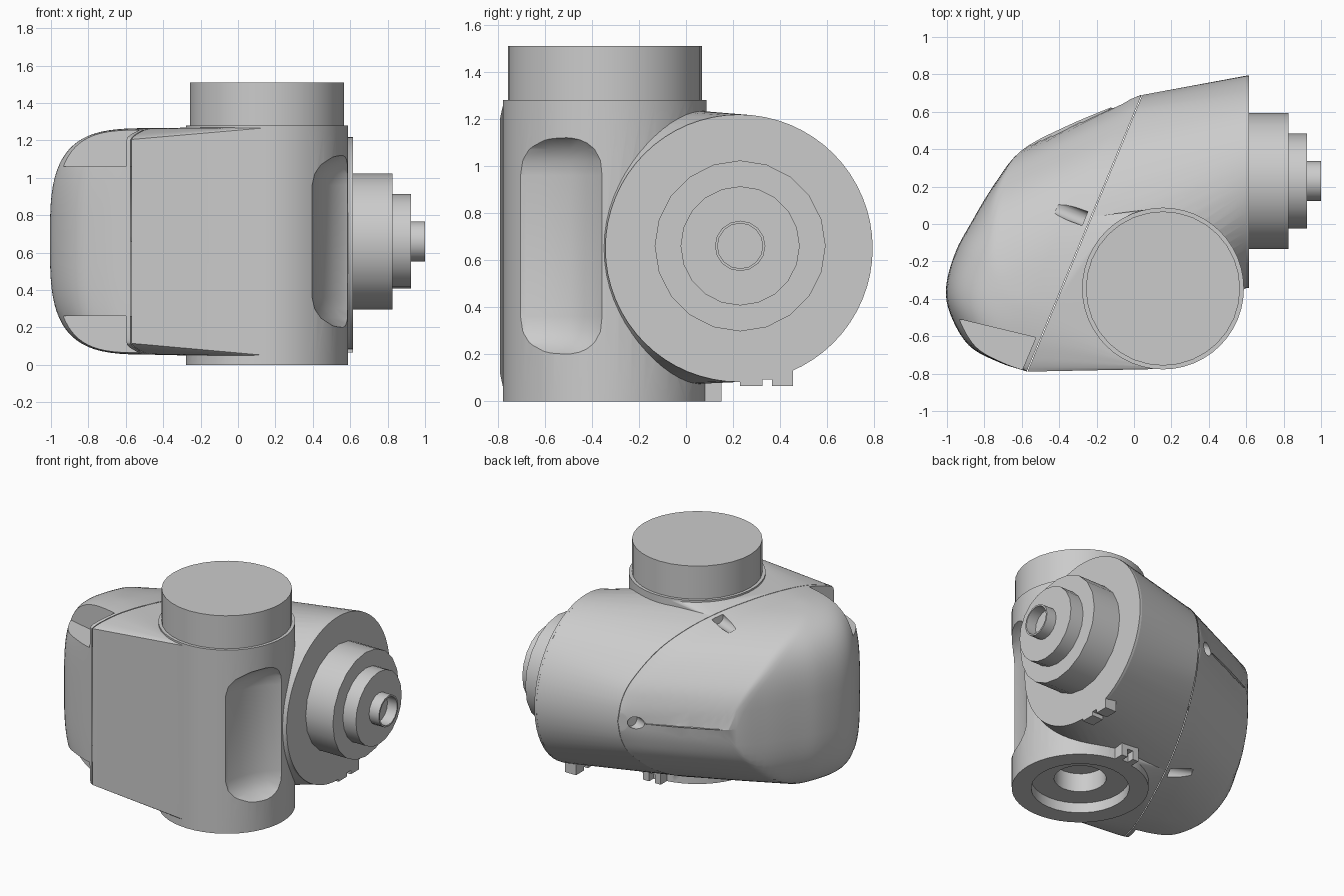
import bpy, bmesh, math
from mathutils import Vector, Matrix

if "Cube" in bpy.data.objects:
    bpy.data.objects.remove(bpy.data.objects["Cube"])

MID = 0.66                                   # height of the symmetry plane
BACK, FRONT = Vector((0.045, 0.69)), Vector((-0.57, -0.79))   # seam ends seen from above
SEAM = (FRONT - BACK).normalized()
NORMAL = Vector((SEAM.y, -SEAM.x))           # points out into the cap
CX, CY = 0.155, -0.345                       # vertical axis
FY, FZ = 0.225, 0.65                         # horizontal axis


def make(name, bm):
    bmesh.ops.recalc_face_normals(bm, faces=bm.faces)
    me = bpy.data.meshes.new(name)
    bm.to_mesh(me)
    bm.free()
    ob = bpy.data.objects.new(name, me)
    bpy.context.collection.objects.link(ob)
    return ob


def rod(name, a, b, r, segs=32):
    a, b = Vector(a), Vector(b)
    bm = bmesh.new()
    m = Matrix.Translation((a + b) / 2) @ (b - a).to_track_quat('Z', 'Y').to_matrix().to_4x4()
    bmesh.ops.create_cone(bm, cap_ends=True, segments=segs, radius1=r, radius2=r,
                          depth=(b - a).length, matrix=m)
    return make(name, bm)


def prism(name, poly, z0, z1):
    bm = bmesh.new()
    f = bm.faces.new([bm.verts.new((x, y, z0)) for x, y in poly])
    ex = bmesh.ops.extrude_face_region(bm, geom=[f])
    for v in ex['geom']:
        if isinstance(v, bmesh.types.BMVert):
            v.co.z = z1
    return make(name, bm)


def box(name, x0, x1, y0, y1, z0, z1):
    return prism(name, [(x0, y0), (x1, y0), (x1, y1), (x0, y1)], z0, z1)


def hull(name, points):
    bm = bmesh.new()
    for p in points:
        bm.verts.new(p)
    bmesh.ops.convex_hull(bm, input=bm.verts[:])
    bmesh.ops.delete(bm, geom=[v for v in bm.verts if not v.link_faces], context='VERTS')
    return make(name, bm)


def combine(ob, other, op='DIFFERENCE'):
    mod = ob.modifiers.new(op, 'BOOLEAN')
    mod.operation, mod.object, mod.solver = op, other, 'EXACT'
    with bpy.context.temp_override(object=ob, active_object=ob, selected_objects=[ob]):
        bpy.ops.object.modifier_apply(modifier=mod.name)
    bpy.data.objects.remove(other)


# Cap outline: x, y at mid height, distance along the seam, half height at the seam
OUTLINE = [(0.045, 0.69, 0, 0), (0.015, 0.678, 0.03, 0.14), (-0.1, 0.63, 0.11, 0.265),
           (-0.35, 0.525, 0.30, 0.42), (-0.6, 0.39, 0.52, 0.515), (-0.75, 0.2, 0.75, 0.57),
           (-0.87, 0.0, 0.97, 0.595), (-0.95, -0.15, 1.13, 0.605), (-1.0, -0.33, 1.3, 0.605),
           (-0.98, -0.48, 1.42, 0.595), (-0.88, -0.65, 1.52, 0.575), (-0.72, -0.74, 1.57, 0.56),
           (-0.57, -0.79, 1.602, 0.545)]


def spline(pts, n=5):
    pts = [Vector(p) for p in pts]
    ext = [2 * pts[0] - pts[1]] + pts + [2 * pts[-1] - pts[-2]]
    out = []
    for a, b, c, d in zip(ext, ext[1:], ext[2:], ext[3:]):
        for k in range(n):
            t = k / n
            out.append(b + (c - a) * t / 2 + (2 * a - 5 * b + 4 * c - d) * t * t / 2
                       + (3 * b - a - 3 * c + d) * t ** 3 / 2)
    return out + [pts[-1]]


stations = spline(OUTLINE)


def seam_height(s):
    if s <= 0.03:
        return 0.14 * math.sqrt(max(0, s) / 0.03)
    for a, b in zip(stations, stations[1:]):
        if a[2] <= s <= b[2]:
            return a[3] + (b[3] - a[3]) * (s - a[2]) / max(1e-6, b[2] - a[2])
    return stations[-1][3]


def seam_points(s_min):
    return [(*(BACK + SEAM * q[2]), MID + k * q[3]) for q in stations if q[2] >= s_min for k in (-1, 1)]


def ring_z(r, z, n=48):
    return [(CX + r * math.cos(i * math.tau / n), CY + r * math.sin(i * math.tau / n), z) for i in range(n)]


def ring_x(r, x, n=64):
    return [(x, FY + r * math.cos(i * math.tau / n), FZ + r * math.sin(i * math.tau / n)) for i in range(n)]


# Main casing: front shell and upright barrel
casing = hull("main_casing", seam_points(0.7) + ring_z(0.43, 0.05) + ring_z(0.43, 1.268))
combine(casing, rod("barrel", (CX, CY, 0), (CX, CY, 1.28), 0.4325, 48), 'UNION')
# Soft scoop on the right: one curved plan, eased out towards top and bottom
plan = [(0.35, -0.98), (0.40, -0.68), (0.425, -0.58), (0.46, -0.49), (0.51, -0.42),
        (0.57, -0.365), (0.64, -0.33), (1.2, -0.33), (1.2, -0.98)]
ease = [(0.30, 0), (0.36, 0.012), (0.41, 0.04), (0.45, 0.085), (0.48, 0.14), (0.50, 0.2)]
combine(casing, hull("scoop", [(x + dx, y, MID + k * z) for z, dx in ease for k in (-1, 1) for x, y in plan]))
# Rear shell that runs to the round side flange
combine(casing, hull("rear_shell", seam_points(0) + ring_x(0.568, 0.6)), 'UNION')
# Stepped recess in the bottom
combine(casing, rod("recess", (CX, CY, -0.1), (CX, CY, 0.07), 0.31, 32))
combine(casing, rod("recess_hole", (CX, CY, -0.1), (CX, CY, 0.2), 0.165, 24))

# End cap: a tapering round-backed tube ended by a softly rounded upright wall
bm = bmesh.new()
STEPS, GAP, LEAN = 40, 0.004, 1.09
rows = []
for x, y, s, h in stations:
    q = BACK + SEAM * s + NORMAL * GAP
    p = Vector((x, y)) + NORMAL * GAP
    depth = (p - q).dot(NORMAL)
    row = []
    for j in range(STEPS + 1):
        a = math.pi * (j / STEPS - 0.5)
        d = abs(math.cos(a)) ** 0.6 if 0 < j < STEPS else 0
        z = min(h * abs(math.sin(a)) ** 0.6, seam_height(s - LEAN * depth * d))
        row.append(bm.verts.new((*(q + (p - q) * d), MID + math.copysign(z, a))))
    rows.append(row)
for r0, r1 in zip(rows, rows[1:]):
    for j in range(STEPS):
        bm.faces.new((r0[j], r1[j], r1[j + 1], r0[j + 1]))
bmesh.ops.remove_doubles(bm, verts=bm.verts[:], dist=0.0005)
bmesh.ops.edgeloop_fill(bm, edges=[e for e in bm.edges if e.is_boundary])
cap = make("end_cap", bm)

# Corner pockets and screw holes in the cap
pocket = [(-1.2, -0.445), (-0.525, -0.607), (-0.69, -1.0), (-1.2, -1.0)]
combine(cap, prism("pocket_top", pocket, 1.06, 1.5))
combine(cap, prism("pocket_bottom", pocket, -0.2, 0.26))
for s, z in ((0.73, MID + 0.55), (0.73, MID - 0.55), (0.085, MID)):
    a = BACK + SEAM * s + NORMAL * 0.03
    b = a + NORMAL * (0.16 if z != MID else 0.6)
    combine(cap, rod("screw_hole", (*a, z), (*b, z), 0.042, 16))

# Upper collar
collar = rod("upper_collar", (CX, CY, 1.2), (CX, CY, 1.51), 0.412, 32)

# Side flange plate with notched locating tab
flange = rod("side_flange", (0.598, FY, FZ), (0.615, FY, FZ), 0.568, 64)
combine(flange, box("tab", 0.53, 0.615, 0.23, 0.455, 0.065, 0.18), 'UNION')
combine(flange, box("tab_notch", 0.5, 0.7, 0.325, 0.365, 0.0, 0.092))

# Stepped hub and hollow nose
hub_big = rod("hub_large_step", (0.6, 0.23, MID), (0.825, 0.23, MID), 0.363, 20)
hub_small = rod("hub_small_step", (0.8, 0.23, MID), (0.925, 0.23, MID), 0.253, 20)
nose = rod("hub_nose", (0.9, 0.23, MID), (1.0, 0.23, MID), 0.107, 16)
combine(nose, rod("bore", (0.92, 0.23, MID), (1.1, 0.23, MID), 0.096, 16))

# Small slotted lug behind the base ring
lug = box("base_lug", 0.09, 0.225, 0.03, 0.15, 0.0, 0.11)
combine(lug, box("lug_slot", 0.135, 0.18, 0.1, 0.2, -0.1, 0.06))

for ob in (casing, cap, collar, flange, hub_big, hub_small, nose, lug):
    bpy.ops.object.select_all(action='DESELECT')
    ob.select_set(True)
    bpy.context.view_layer.objects.active = ob
    bpy.ops.object.shade_smooth_by_angle(angle=math.radians(30))
